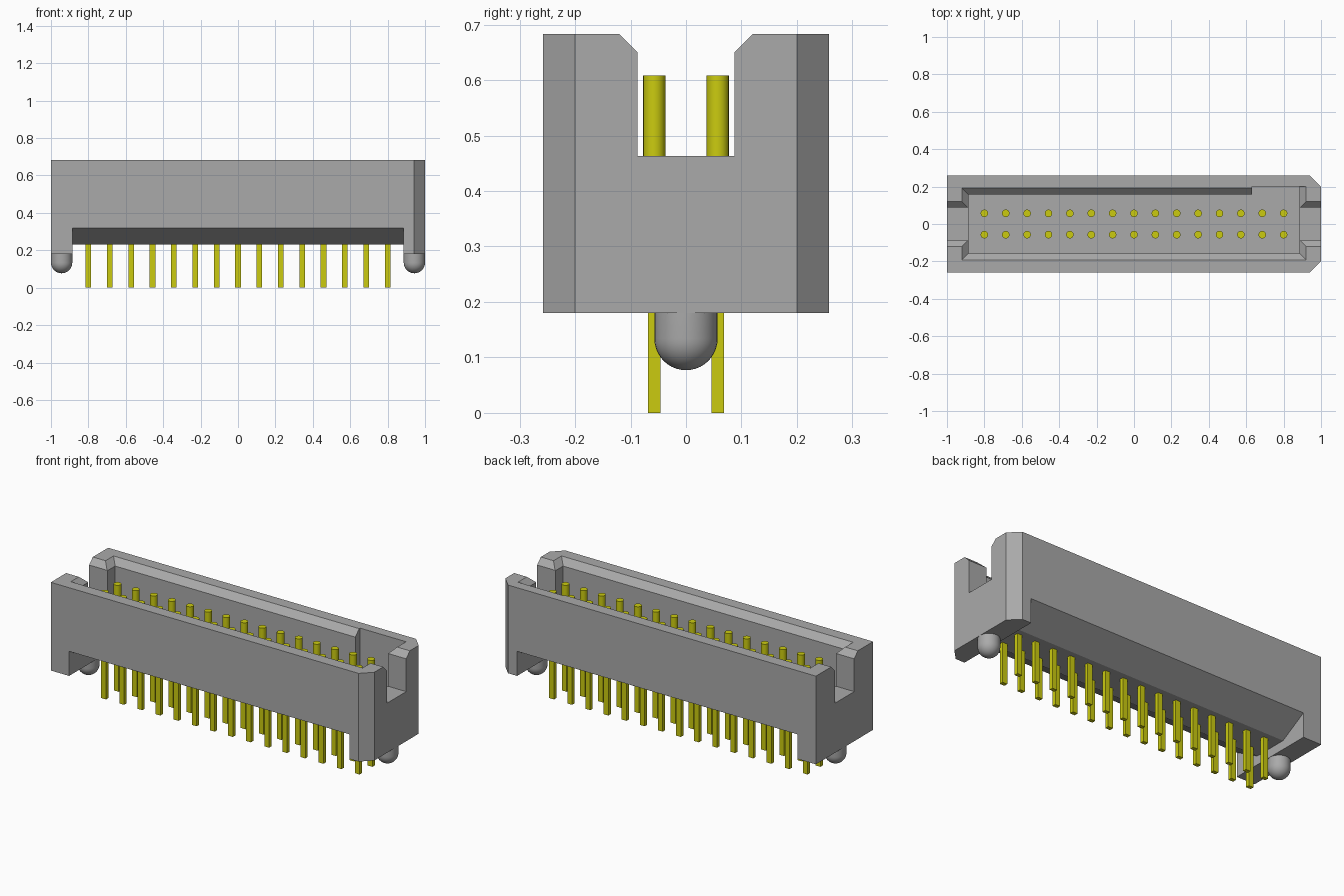
import bpy, bmesh, math
from mathutils import Matrix, Vector

cube = bpy.data.objects.get("Cube")
if cube:
    bpy.data.objects.remove(cube, do_unlink=True)


def material(name, rgb):
    m = bpy.data.materials.new(name)
    m.use_nodes = True
    m.diffuse_color = (*rgb, 1)
    bsdf = next(n for n in m.node_tree.nodes if n.type == 'BSDF_PRINCIPLED')
    bsdf.inputs["Base Color"].default_value = (*rgb, 1)
    return m


GREY = material("housing grey", (0.40, 0.40, 0.40))
GOLD = material("contact yellow", (0.60, 0.60, 0.005))


def add_object(name, bm, mat):
    bmesh.ops.recalc_face_normals(bm, faces=bm.faces)
    mesh = bpy.data.meshes.new(name)
    bm.to_mesh(mesh)
    bm.free()
    mesh.materials.append(mat)
    ob = bpy.data.objects.new(name, mesh)
    bpy.context.scene.collection.objects.link(ob)
    return ob


def smooth(ob):
    bpy.ops.object.select_all(action='DESELECT')
    ob.select_set(True)
    bpy.context.view_layer.objects.active = ob
    bpy.ops.object.shade_smooth_by_angle(angle=math.radians(35))


def loft(name, loops):
    """Closed solid through matching loops of points."""
    bm = bmesh.new()
    rings = [[bm.verts.new(p) for p in loop] for loop in loops]
    n = len(rings[0])
    for a, b in zip(rings, rings[1:]):
        for i in range(n):
            j = (i + 1) % n
            bm.faces.new((a[i], a[j], b[j], b[i]))
    bm.faces.new(rings[0])
    bm.faces.new(rings[-1])
    return add_object(name, bm, GREY)


def prism_x(name, profile, x):
    return loft(name, [[(s * x, y, z) for y, z in profile] for s in (-1, 1)])


def mirrored(half):
    """Mirror a y-z half profile across y = 0."""
    return half + [(-y, z) for y, z in reversed(half)]


def rect(x0, x1, y0, y1, z):
    return [(x0, y0, z), (x1, y0, z), (x1, y1, z), (x0, y1, z)]


BOTTOM, TOP, FLOOR = 0.18, 0.683, 0.34
LIP, CH = 0.648, 0.072          # start of the rim bevel, its reach above the rim
HX, HY = 0.885, 0.157           # half size of the cavity

# Housing block with two bevelled corners at the +x end
plan = [(-1, -0.258), (0.942, -0.258), (1, -0.2),
        (1, 0.2), (0.942, 0.258), (-1, 0.258)]
housing = loft("housing", [[(x, y, z) for x, y in plan] for z in (BOTTOM, TOP)])

cutters = [
    # Cavity with a bevelled rim
    loft("cavity_cutter", [rect(-HX - e, HX + e, -HY - e, HY + e, z)
                           for z, e in ((FLOOR, 0), (LIP, 0), (LIP + CH, CH))]),
    # Keying recess in the back wall
    loft("key_cutter", [rect(0.63, HX + e, 0, 0.2, z)
                        for z, e in ((FLOOR, 0), (LIP, 0), (LIP + CH, CH))]),
    # Latch notches through both ends
    prism_x("notch_cutter", mirrored([(0.087, 0.463), (0.087, 0.65),
                                      (0.157, 0.72)]), 1.1),
    # Sloped relief under the body, leaving a foot at each end
    prism_x("underside_cutter", mirrored([(0.10, 0.23), (0.258, 0.32),
                                          (0.3, 0.344), (0.3, 0.1)]), HX),
]
for c in cutters:
    c.hide_render = True
    mod = housing.modifiers.new(c.name, 'BOOLEAN')
    mod.operation = 'DIFFERENCE'
    mod.solver = 'EXACT'
    mod.object = c

# Bake the cuts and drop the cutters
deps = bpy.context.evaluated_depsgraph_get()
cut_mesh = bpy.data.meshes.new_from_object(housing.evaluated_get(deps))
housing.modifiers.clear()
housing.data = cut_mesh
cut_mesh.name = "housing"
for c in cutters:
    bpy.data.objects.remove(c, do_unlink=True)

# Round-ended locating pegs under the feet
R = 0.057
for side, x in (("left", 0.943), ("right", -0.943)):
    bm = bmesh.new()
    arc = [(R * math.cos(a), 0, 0.134 - R * math.sin(a))
           for a in (i * math.pi / 20 for i in range(11))]
    pts = [(0, 0, 0.19), (R, 0, 0.19)] + arc
    verts = [bm.verts.new(p) for p in pts]
    edges = [bm.edges.new(pair) for pair in zip(verts, verts[1:])]
    bmesh.ops.spin(bm, geom=verts + edges, axis=(0, 0, 1), cent=(0, 0, 0),
                   angle=2 * math.pi, steps=32, use_duplicate=False)
    bmesh.ops.remove_doubles(bm, verts=bm.verts, dist=1e-4)
    bmesh.ops.translate(bm, verts=bm.verts, vec=(x, 0, 0))
    smooth(add_object(side + "_locating_peg", bm, GREY))

# Two rows of fifteen contacts: round above, rectangular tails below
PITCH = 1.6 / 14
pins, tails = bmesh.new(), bmesh.new()
for i in range(15):
    for y in (-PITCH / 2, PITCH / 2):
        x = -0.8 + i * PITCH
        z0, z1 = FLOOR - 0.01, 0.608
        bmesh.ops.create_cone(pins, cap_ends=True, segments=24,
                              radius1=0.02, radius2=0.02, depth=z1 - z0,
                              matrix=Matrix.Translation((x, y, (z0 + z1) / 2)))
        bmesh.ops.create_cube(tails, size=1,
                              matrix=Matrix.Translation((x, y, 0.12))
                              @ Matrix.Diagonal(Vector((0.03, 0.022, 0.24, 1))))
smooth(add_object("contact_pins", pins, GOLD))
add_object("solder_tails", tails, GOLD)
